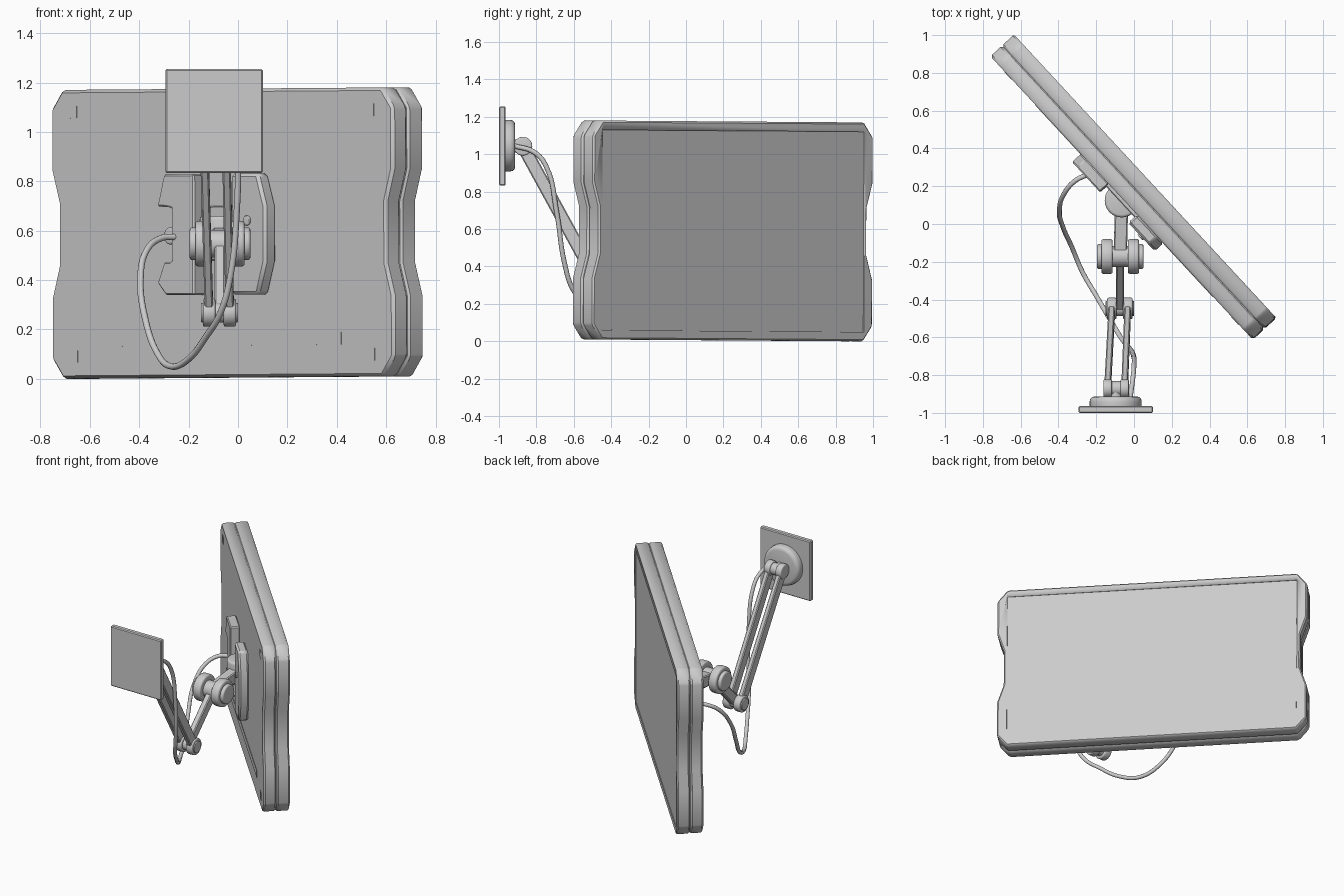
import bpy, bmesh
from math import radians, pi
from mathutils import Matrix, Vector

cube = bpy.data.objects.get("Cube")
if cube:
    bpy.data.objects.remove(cube, do_unlink=True)


def finish(name, bm, bevel=0, segments=2, matrix=None, angle=35):
    """Bevel the sharp edges, place the mesh and smooth it by angle."""
    bmesh.ops.recalc_face_normals(bm, faces=bm.faces)
    if bevel:
        sharp = [e for e in bm.edges if e.calc_face_angle(0) > radians(28)]
        bmesh.ops.bevel(bm, geom=sharp, offset=bevel, segments=segments,
                        profile=0.5, affect='EDGES', clamp_overlap=True)
    mesh = bpy.data.meshes.new(name)
    bm.to_mesh(mesh)
    bm.free()
    obj = bpy.data.objects.new(name, mesh)
    bpy.context.collection.objects.link(obj)
    if matrix:
        obj.matrix_world = matrix
    bpy.ops.object.select_all(action='DESELECT')
    obj.select_set(True)
    bpy.context.view_layer.objects.active = obj
    bpy.ops.object.shade_smooth_by_angle(angle=radians(angle))
    return obj


def box(name, center, size, bevel=0, segments=1, matrix=None):
    bm = bmesh.new()
    bmesh.ops.create_cube(bm, size=1)
    bmesh.ops.scale(bm, vec=size, verts=bm.verts)
    bmesh.ops.translate(bm, vec=center, verts=bm.verts)
    return finish(name, bm, bevel, segments, matrix)


def cylinder(name, center, radius, depth, axis='X', bevel=0, matrix=None):
    bm = bmesh.new()
    bmesh.ops.create_cone(bm, cap_ends=True, segments=40, radius1=radius,
                          radius2=radius, depth=depth)
    turn = {'X': Matrix.Rotation(pi / 2, 3, 'Y'),
            'Y': Matrix.Rotation(pi / 2, 3, 'X'),
            'Z': Matrix.Identity(3)}[axis]
    bmesh.ops.rotate(bm, matrix=turn, verts=bm.verts)
    bmesh.ops.translate(bm, vec=center, verts=bm.verts)
    return finish(name, bm, bevel, 3, matrix)


def slab(name, outline, y0, y1, bevel=0, segments=1, matrix=None, inset=None):
    """Extrude an x-z outline along y; optionally sink a panel in the y1 face."""
    bm = bmesh.new()
    face = bm.faces.new([bm.verts.new((x, y0, z)) for x, z in outline])
    ext = bmesh.ops.extrude_face_region(bm, geom=[face])
    top = [v for v in ext["geom"] if isinstance(v, bmesh.types.BMVert)]
    bmesh.ops.translate(bm, vec=(0, y1 - y0, 0), verts=top)
    return finish(name, bm, bevel, segments, matrix)


def bar(name, a, b, width, thickness, bevel=0.006):
    """Straight bar between two points, its width lying along x."""
    a, b = Vector(a), Vector(b)
    z = (b - a).normalized()
    y = z.cross(Vector((1, 0, 0))).normalized()
    x = y.cross(z)
    m = Matrix((x, y, z)).transposed().to_4x4()
    m.translation = (a + b) / 2
    return box(name, (0, 0, 0), (width, thickness, (b - a).length), bevel, 1, m)


# Frame of the turned screen: x along its width, y out of its display side
screen = (Matrix.Translation((-0.003, 0.195, 0.59))
          @ Matrix.Rotation(radians(-47.2), 4, 'Z')
          @ Matrix.Rotation(radians(-0.3), 4, 'Y'))

# Screen casing: two mirrored shells with waisted sides and cut corners
side = [(0.954, 0.585), (1.02, 0.505), (1.02, 0.257), (0.977, 0.125)]
right = side + [(x, -z) for x, z in reversed(side)]
casing = right + [(-x, -z) for x, z in right]
slab("back_shell", casing, -0.085, -0.001, 0.012, 1, screen)
front = slab("front_shell", casing, 0.001, 0.085, 0.009, 1, screen)
slab("shell_seam", [(x * 0.99, z * 0.985) for x, z in casing], -0.01, 0.01, matrix=screen)

# Sunken display area
cutter = box("display_cutter", (0, 0.1, 0), (1.91, 0.042, 1.07), matrix=screen)
cutter.hide_render = True
cutter.hide_viewport = True
cut = front.modifiers.new("display_recess", 'BOOLEAN')
cut.object = cutter
cut.operation = 'DIFFERENCE'
box("display_panel", (0, 0.076, 0), (1.906, 0.01, 1.066), matrix=screen)

# Details on the rear of the casing
for sx, h in ((-1, "right"), (1, "left")):
    for sz, v in ((-1, "lower"), (1, "upper")):
        box(f"{v}_{h}_pad", (sx * 0.885, -0.085, sz * 0.495), (0.05, 0.006, 0.05), matrix=screen)
box("vent_strip", (0.02, -0.085, -0.43), (1.38, 0.005, 0.05), matrix=screen)

# Faceted mounting brackets, the one on the model's right notched for the cable
notched = [(-0.1, 0.24), (-0.28, 0.24), (-0.32, 0.11), (-0.235, 0.105), (-0.235, -0.115),
           (-0.28, -0.115), (-0.32, -0.2), (-0.27, -0.25), (-0.1, -0.25)]
plain = [(0.12, 0.24), (0.28, 0.24), (0.325, 0.11), (0.325, -0.115),
         (0.28, -0.25), (0.12, -0.25)]
slab("right_bracket", notched, -0.148, -0.083, 0.007, 1, screen)
slab("left_bracket", plain, -0.148, -0.083, 0.012, 1, screen)
box("bracket_bridge", (0, -0.092, 0), (0.28, 0.025, 0.22), 0.005, 1, screen)
cylinder("bracket_screw", (0.22, -0.15, 0.05), 0.02, 0.012, 'Y', 0.003, screen)
cylinder("cable_socket", (-0.255, -0.11, -0.01), 0.035, 0.06, 'Y', 0.008, screen)

# Swivel and tilt joint behind the screen
tilt = Vector((-0.073, -0.172, 0.547))
swivel = Vector((-0.065, 0.125, 0.58))
cylinder("swivel_drum", swivel, 0.09, 0.16, 'Z', 0.015)
bar("swivel_link", tilt, swivel, 0.07, 0.08)
cylinder("tilt_hub", tilt, 0.056, 0.1, 'X')
for s, h in ((-1, "right"), (1, "left")):
    cylinder(f"{h}_tilt_knob", tilt + Vector((s * 0.07, 0, 0)), 0.092, 0.06, 'X', 0.012)
    cylinder(f"{h}_tilt_cap", tilt + Vector((s * 0.105, 0, 0)), 0.066, 0.036, 'X', 0.01)

# Folding arm: one short bar, then a pair of long bars up to the wall
elbow = Vector((-0.075, -0.447, 0.268))
wall = Vector((-0.095, -0.872, 1.043))
bar("forearm", elbow, tilt, 0.042, 0.065)
cylinder("elbow_hub", elbow, 0.04, 0.1, 'X')
cylinder("wall_hub", wall, 0.04, 0.1, 'X')
for s, h in ((-1, "right"), (1, "left")):
    e = elbow + Vector((s * 0.042, 0, 0))
    w = wall + Vector((s * 0.045, 0, 0))
    bar(f"{h}_upper_arm", e, w, 0.034, 0.07)
    cylinder(f"{h}_elbow_knuckle", e, 0.057, 0.05, 'X', 0.008)
    cylinder(f"{h}_elbow_cap", e + Vector((s * 0.02, 0, 0)), 0.04, 0.026, 'X', 0.004)
    cylinder(f"{h}_wall_knuckle", w, 0.05, 0.045, 'X', 0.008)

# Wall plate, round base and stem
box("wall_plate", (-0.097, -0.982, 1.044), (0.395, 0.036, 0.422), 0.006)
cylinder("round_base", (-0.097, -0.955, 1.046), 0.138, 0.084, 'Y', 0.026)
cylinder("base_stem", (-0.097, -0.9, 1.043), 0.035, 0.06, 'Y')

# Hanging cable
path = [(-0.25, 0.26, 0.575), (-0.31, 0.23, 0.57), (-0.37, 0.16, 0.52), (-0.395, 0.07, 0.4),
        (-0.375, -0.02, 0.24), (-0.33, -0.12, 0.11), (-0.27, -0.26, 0.05), (-0.2, -0.38, 0.08),
        (-0.13, -0.5, 0.17), (-0.07, -0.6, 0.27), (-0.03, -0.65, 0.42), (-0.005, -0.69, 0.68),
        (0, -0.75, 0.94), (-0.005, -0.81, 1.01), (-0.02, -0.92, 1.045)]
curve = bpy.data.curves.new("cable", 'CURVE')
curve.dimensions = '3D'
curve.bevel_depth = 0.013
curve.bevel_resolution = 3
curve.resolution_u = 6
curve.use_fill_caps = True
spline = curve.splines.new('BEZIER')
spline.bezier_points.add(len(path) - 1)
for point, co in zip(spline.bezier_points, path):
    point.co = co
    point.handle_left_type = point.handle_right_type = 'AUTO'
bpy.context.collection.objects.link(bpy.data.objects.new("cable", curve))
